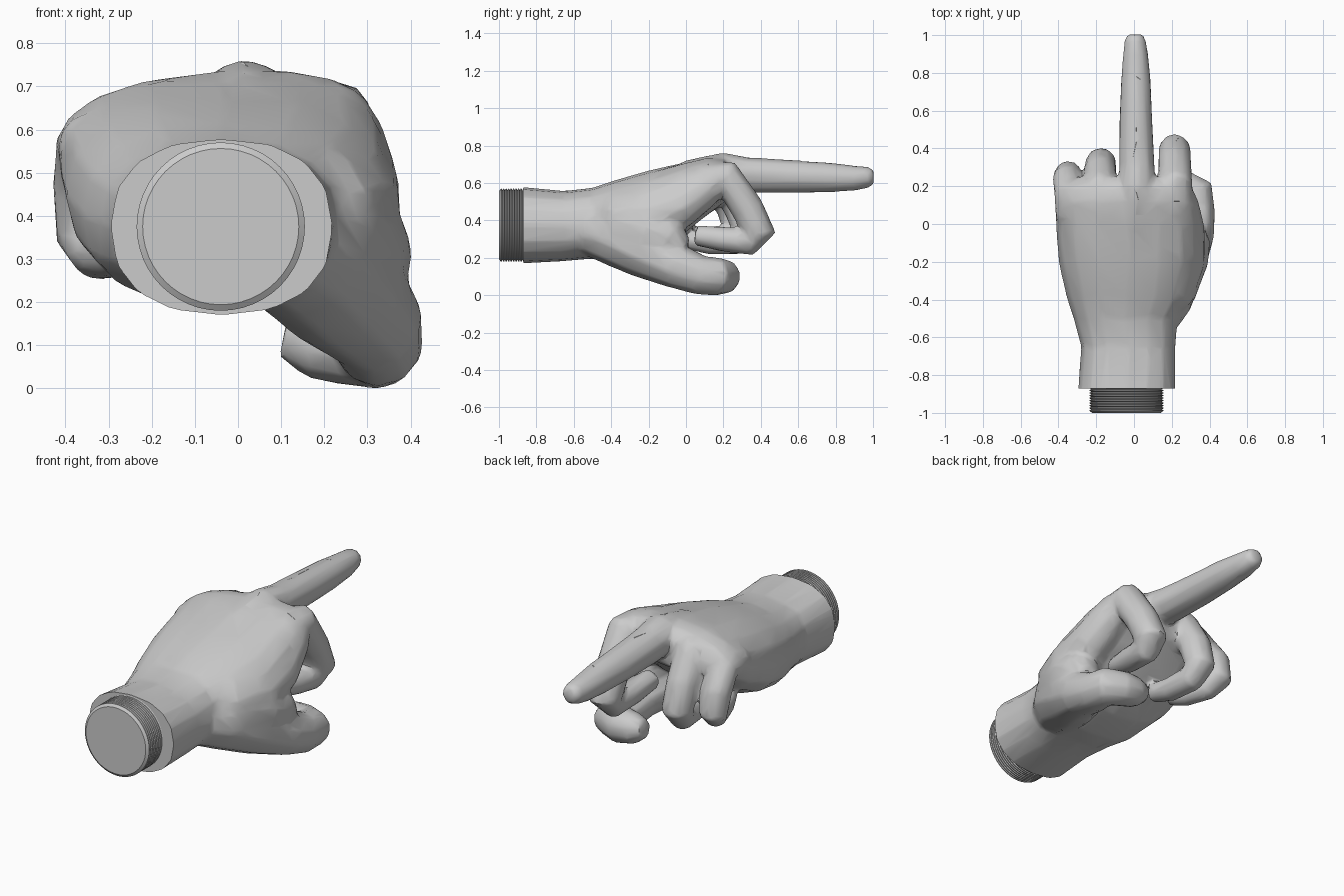
import bpy, bmesh, math
from mathutils import Vector

cube = bpy.data.objects.get("Cube")
if cube:
    bpy.data.objects.remove(cube)

# One plain grey for the whole model
grey = bpy.data.materials.new("plain_grey")
grey.use_nodes = True
colour = (0.6, 0.6, 0.6, 1)
grey.diffuse_color = colour
grey.node_tree.nodes["Principled BSDF"].inputs["Base Color"].default_value = colour


def skin(bm, loops):
    """Bridge closed point loops into a capped tube."""
    rings = [[bm.verts.new(p) for p in loop] for loop in loops]
    n = len(rings[0])
    for a, b in zip(rings, rings[1:]):
        for i in range(n):
            j = (i + 1) % n
            bm.faces.new((a[i], a[j], b[j], b[i]))
    bm.faces.new(rings[0][::-1])
    bm.faces.new(rings[-1])


def oval(y, cx, cz, rx, rz, tilt=0, power=0.85, n=16):
    """Slightly squared oval across the y axis; tilt raises the +x side."""
    loop = []
    for k in range(n):
        a = math.tau * k / n
        c, s = math.cos(a), math.sin(a)
        x = math.copysign(abs(c) ** power, c) * rx
        z = math.copysign(abs(s) ** power, s) * rz
        loop.append(Vector((cx + x, y, cz + z + tilt * x)))
    return loop


def limb(bm, path, n=10):
    """Round tube through (x, y, z, radius) points."""
    pts = [Vector(p[:3]) for p in path]
    side, loops = None, []
    for i, p in enumerate(pts):
        t = (pts[min(i + 1, len(pts) - 1)] - pts[max(i - 1, 0)]).normalized()
        ref = side or (Vector((1, 0, 0)) if abs(t.x) < 0.8 else Vector((0, 0, 1)))
        side = (ref - t * ref.dot(t)).normalized()
        up = t.cross(side)
        angles = [math.tau * (k + 0.5) / n for k in range(n)]
        loops.append([p + (side * math.cos(a) + up * math.sin(a)) * path[i][3] for a in angles])
    skin(bm, loops)


def make(name, bm):
    bmesh.ops.recalc_face_normals(bm, faces=bm.faces[:])
    mesh = bpy.data.meshes.new(name)
    bm.to_mesh(mesh)
    bm.free()
    mesh.materials.append(grey)
    obj = bpy.data.objects.new(name, mesh)
    bpy.context.collection.objects.link(obj)
    bpy.ops.object.select_all(action='DESELECT')
    obj.select_set(True)
    bpy.context.view_layer.objects.active = obj
    return obj


bm = bmesh.new()

# Wrist and palm
skin(bm, [oval(*r) for r in (
    (-0.92, -0.04, 0.375, 0.26, 0.208),
    (-0.65, -0.03, 0.37, 0.25, 0.188),
    (-0.50, -0.045, 0.385, 0.275, 0.19),
    (-0.38, -0.03, 0.40, 0.33, 0.215),
    (-0.20, -0.025, 0.445, 0.375, 0.222),
    (0.00, -0.035, 0.525, 0.38, 0.187, 0.04),
    (0.12, -0.05, 0.585, 0.37, 0.15, 0.07),
    (0.20, -0.05, 0.61, 0.34, 0.115, 0.09),
    (0.25, -0.03, 0.6, 0.26, 0.075, 0.1))])

# Thumb, bent inward under the palm
limb(bm, [(0.05, -0.6, 0.37, 0.12), (0.15, -0.38, 0.325, 0.17),
          (0.235, -0.2, 0.235, 0.155), (0.312, -0.04, 0.15, 0.12),
          (0.325, 0.08, 0.107, 0.107), (0.325, 0.165, 0.1, 0.103),
          (0.25, 0.2, 0.1, 0.095), (0.17, 0.205, 0.107, 0.084),
          (0.105, 0.205, 0.12, 0.05)])

# Flesh joining thumb, palm and index finger
limb(bm, [(0.06, -0.5, 0.4, 0.1), (0.17, -0.34, 0.41, 0.16),
          (0.245, -0.18, 0.42, 0.14), (0.26, -0.02, 0.48, 0.115),
          (0.245, 0.1, 0.57, 0.1), (0.22, 0.18, 0.63, 0.085)])
limb(bm, [(0.08, -0.48, 0.37, 0.1), (0.19, -0.32, 0.36, 0.16),
          (0.265, -0.17, 0.33, 0.14), (0.295, -0.08, 0.29, 0.115),
          (0.305, -0.02, 0.24, 0.07)])

# Index finger, folded
limb(bm, [(0.21, 0.08, 0.61, 0.1), (0.22, 0.215, 0.635, 0.092),
          (0.215, 0.33, 0.46, 0.09), (0.215, 0.395, 0.325, 0.087),
          (0.205, 0.35, 0.285, 0.073), (0.19, 0.2, 0.3, 0.068),
          (0.17, 0.05, 0.32, 0.055)])

# Middle finger, straight
limb(bm, [(0.01, 0.0, 0.63, 0.09), (0.015, 0.2, 0.665, 0.1),
          (0.015, 0.32, 0.643, 0.097), (0.01, 0.55, 0.635, 0.09),
          (0.01, 0.75, 0.63, 0.082), (0.008, 0.9, 0.626, 0.069),
          (0.006, 0.975, 0.632, 0.058), (0.006, 1.005, 0.634, 0.043)])

# Ring finger, folded
limb(bm, [(-0.16, 0.05, 0.62, 0.1), (-0.178, 0.2, 0.615, 0.093),
          (-0.18, 0.285, 0.47, 0.087), (-0.175, 0.325, 0.345, 0.083),
          (-0.165, 0.27, 0.285, 0.071), (-0.15, 0.12, 0.28, 0.064),
          (-0.13, 0.0, 0.3, 0.053)])

# Little finger, folded
limb(bm, [(-0.33, 0.04, 0.56, 0.087), (-0.345, 0.17, 0.56, 0.08),
          (-0.355, 0.24, 0.46, 0.077), (-0.35, 0.265, 0.355, 0.075),
          (-0.325, 0.21, 0.312, 0.064), (-0.285, 0.08, 0.31, 0.057),
          (-0.25, -0.01, 0.33, 0.05)])

# Fuse the parts into one skin with broad facets
hand = make("hand", bm)
fuse = hand.modifiers.new("fuse", 'REMESH')
fuse.mode = 'VOXEL'
fuse.voxel_size = 0.012
soften = hand.modifiers.new("soften", 'SMOOTH')
soften.factor = 0.5
soften.iterations = 12
facet = hand.modifiers.new("facet", 'DECIMATE')
facet.ratio = 0.05
bpy.ops.object.convert(target='MESH')

# Flat cut at the end of the wrist
bm = bmesh.new()
bm.from_mesh(hand.data)
bmesh.ops.bisect_plane(bm, geom=bm.verts[:] + bm.edges[:] + bm.faces[:],
                       plane_co=(0, -0.87, 0), plane_no=(0, -1, 0), clear_outer=True)
bmesh.ops.holes_fill(bm, edges=[e for e in bm.edges if e.is_boundary], sides=0)
bm.to_mesh(hand.data)
bm.free()
hand.data.materials.clear()
hand.data.materials.append(grey)
bpy.ops.object.shade_smooth_by_angle(angle=math.radians(32))

# Threaded stub behind the wrist, with a bevelled end
ridges = 9
pitch = 0.12 / ridges
profile = [(-1.0, 0.181), (-0.99, 0.195)]
for i in range(ridges):
    y = -0.99 + pitch * i
    profile += [(y + pitch * 0.35, 0.195), (y + pitch * 0.6, 0.186), (y + pitch, 0.195)]
profile.append((-0.84, 0.19))
bm = bmesh.new()
skin(bm, [oval(y, -0.04, 0.375, r, r, 0, 1, 48) for y, r in profile])
make("threaded_stub", bm)
bpy.ops.object.shade_smooth_by_angle(angle=math.radians(30))
